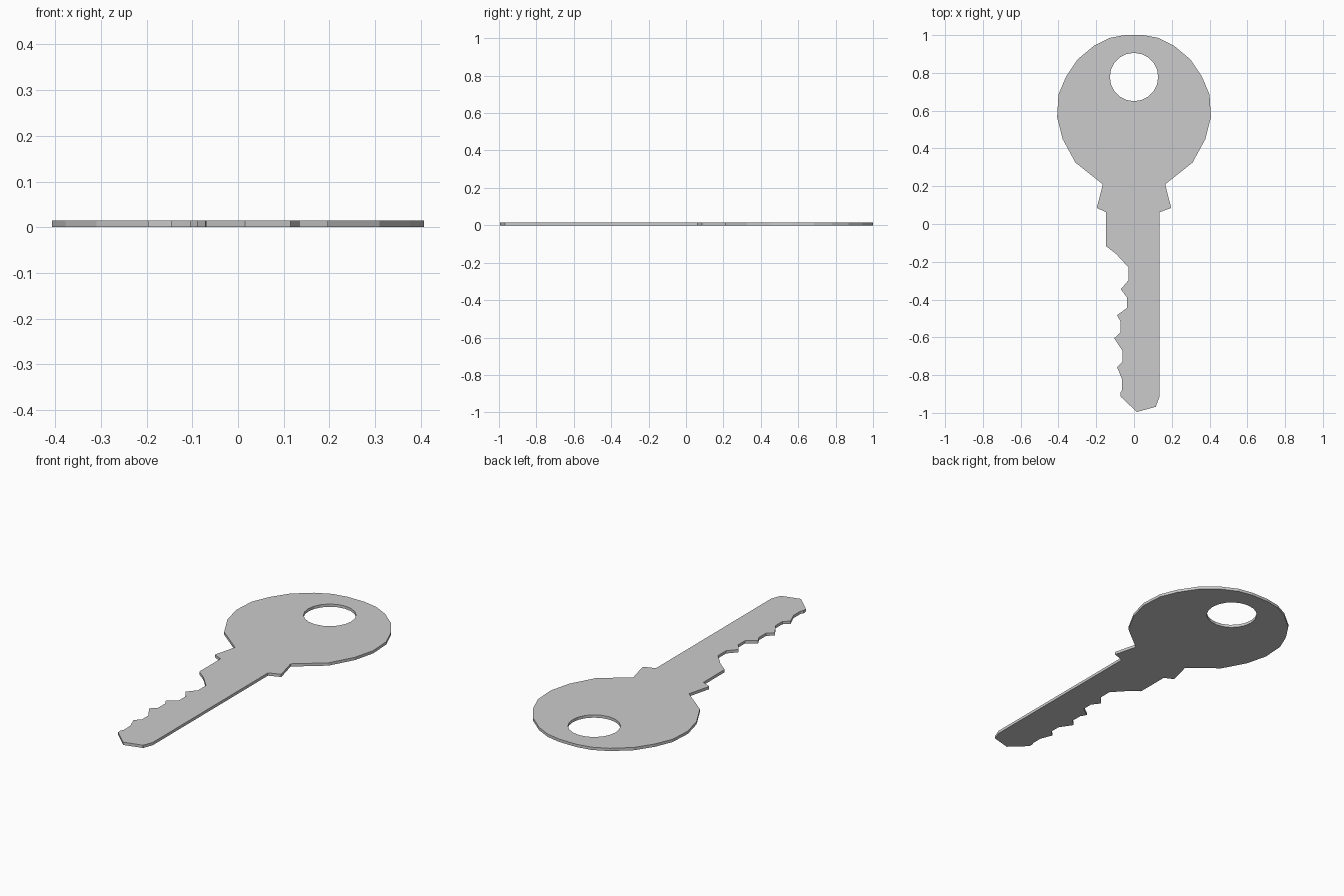
import bpy
from math import sin, cos, tau

if "Cube" in bpy.data.objects:
    bpy.data.objects.remove(bpy.data.objects["Cube"])

THICK = 0.015

# bow (head) and collar, right half, from top down; mirrored for the left
half_head = [(0.05, 1.0), (0.13, 0.985), (0.21, 0.945), (0.30, 0.87), (0.36, 0.78),
             (0.40, 0.685), (0.407, 0.565), (0.378, 0.45), (0.31, 0.325),
             (0.165, 0.21), (0.197, 0.085), (0.135, 0.062)]
# straight back of the blade and the tip
blade_back = [(0.135, -0.915), (0.115, -0.968), (0.015, -0.995)]
# cut teeth, from tip up to the collar
teeth = [(-0.07, -0.915), (-0.072, -0.893), (-0.064, -0.88), (-0.064, -0.82),
         (-0.09, -0.757), (-0.06, -0.73), (-0.06, -0.672), (-0.105, -0.605),
         (-0.072, -0.575), (-0.072, -0.515), (-0.09, -0.483), (-0.038, -0.445),
         (-0.038, -0.388), (-0.07, -0.345), (-0.029, -0.298), (-0.029, -0.23),
         (-0.093, -0.16), (-0.147, -0.118), (-0.147, 0.062)]
left_head = [(-x, y) for x, y in reversed(half_head[:-1])]
outline = half_head + blade_back + teeth + left_head

# ring hole
N = 20
hole = [(0.128 * cos(tau * i / N), 0.778 + 0.128 * sin(tau * i / N)) for i in range(N)]

# flat filled profile, extruded to a thin plate
curve = bpy.data.curves.new("key_plate", 'CURVE')
curve.dimensions = '2D'
curve.fill_mode = 'BOTH'
curve.extrude = THICK / 2
for pts in (outline, hole):
    s = curve.splines.new('POLY')
    s.points.add(len(pts) - 1)
    for p, (x, y) in zip(s.points, pts):
        p.co = (x, y, 0, 1)
    s.use_cyclic_u = True
key = bpy.data.objects.new("key_plate", curve)
key.location.z = THICK / 2
bpy.context.collection.objects.link(key)

# turn into a flat-shaded mesh
bpy.context.view_layer.objects.active = key
key.select_set(True)
bpy.ops.object.convert(target='MESH')
bpy.ops.object.shade_flat()
